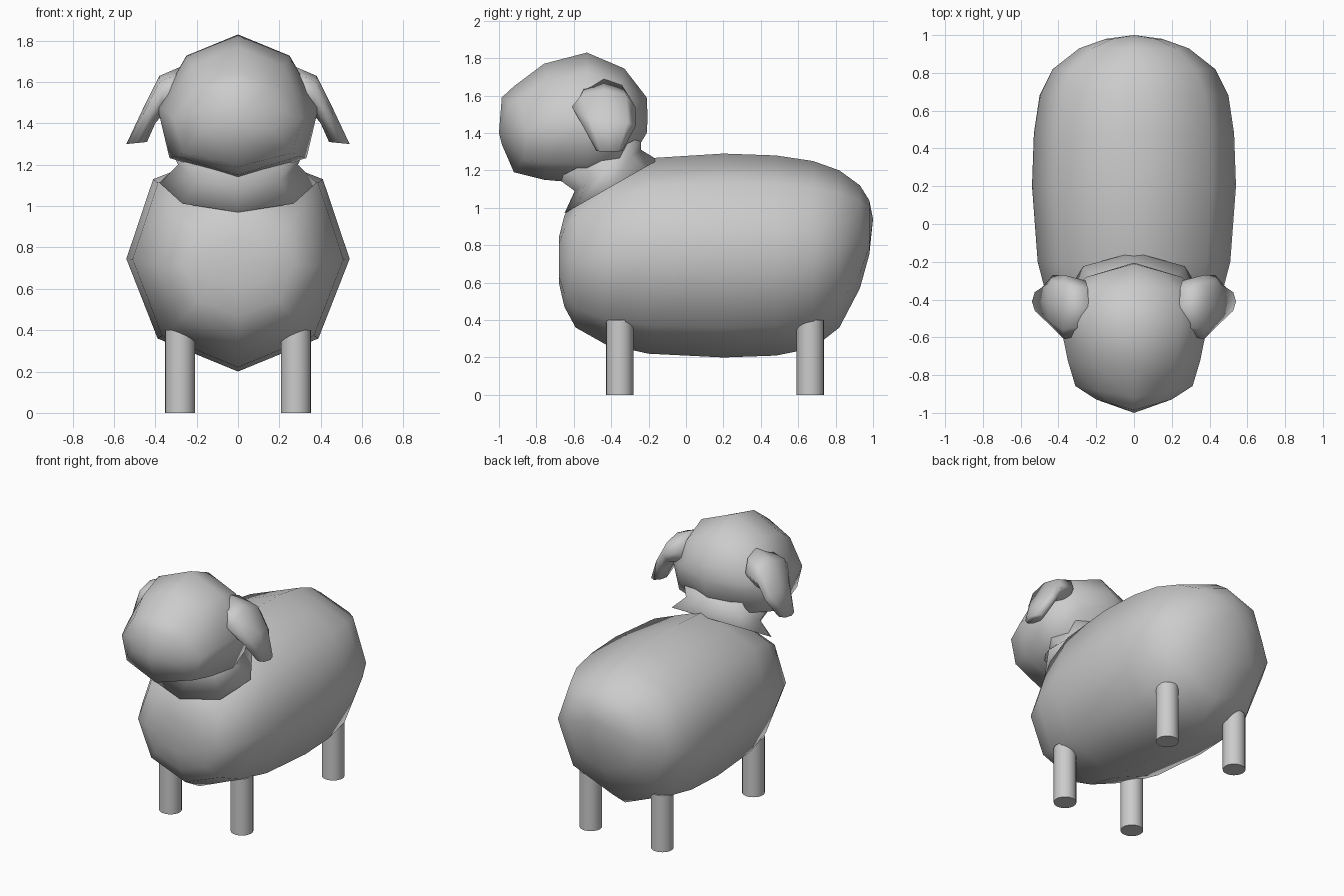
import bpy, bmesh, math
from mathutils import Vector

if "Cube" in bpy.data.objects:
    bpy.data.objects.remove(bpy.data.objects["Cube"])


def finish(name, bm):
    bmesh.ops.recalc_face_normals(bm, faces=bm.faces)
    me = bpy.data.meshes.new(name)
    bm.to_mesh(me)
    bm.free()
    for p in me.polygons:
        p.use_smooth = True
    ob = bpy.data.objects.new(name, me)
    bpy.context.collection.objects.link(ob)
    return ob


def loft(name, rings, start=None, end=None):
    """Skin a list of rings; each end closes as a fan to a tip point."""
    bm = bmesh.new()
    loops = [[bm.verts.new(p) for p in r] for r in rings]
    n = len(rings[0])
    for a, b in zip(loops, loops[1:]):
        for i in range(n):
            j = (i + 1) % n
            bm.faces.new((a[i], a[j], b[j], b[i]))
    for loop, pts, tip in ((loops[0], rings[0], start), (loops[-1], rings[-1], end)):
        t = bm.verts.new(tip or sum(pts, Vector()) / n)
        for i in range(n):
            bm.faces.new((loop[i], loop[(i + 1) % n], t))
    return finish(name, bm)


def oval(c, u, v, n=8):
    c, u, v = Vector(c), Vector(u), Vector(v)
    return [c + u * math.cos(math.tau * i / n) + v * math.sin(math.tau * i / n) for i in range(n)]


def section(y, zb, zt, w, bow=0.0, low=0.71, high=0.71):
    """Upright octagon; low/high set how far out the lower/upper corners sit."""
    pts = oval((0, y, (zb + zt) / 2), (w, 0, 0), (0, 0, (zt - zb) / 2))
    for i in (1, 3, 5, 7):
        pts[i].x *= (high if i < 4 else low) / 0.7071
    for p in pts:
        p.y += bow * abs(p.x)
    return pts


# Body
body = [(-0.68, 0.60, 0.84, 0.16), (-0.65, 0.47, 0.96, 0.27), (-0.59, 0.36, 1.06, 0.37),
        (-0.43, 0.27, 1.19, 0.45), (-0.20, 0.22, 1.265, 0.51), (0.20, 0.20, 1.29, 0.54),
        (0.48, 0.21, 1.28, 0.53), (0.68, 0.25, 1.25, 0.50), (0.82, 0.36, 1.20, 0.43),
        (0.93, 0.57, 1.12, 0.29), (0.98, 0.75, 1.04, 0.15)]
loft("body", [section(*r, low=0.72, high=0.76) for r in body], end=(0, 1.0, 0.94))

# Neck: tilted rings, pinched between body and head
neck = [(-0.65, 0.97, -0.15, 1.255, 0.38), (-0.595, 1.09, -0.24, 1.31, 0.29),
        (-0.69, 1.16, -0.24, 1.38, 0.32)]
loft("neck", [oval((0, (y0 + y1) / 2, (z0 + z1) / 2), (w, 0, 0), (0, (y1 - y0) / 2, (z1 - z0) / 2))
              for y0, z0, y1, z1, w in neck])

# Head
head = [(-0.985, 1.34, 1.59, 0.20, 0.28), (-0.92, 1.19, 1.65, 0.31, 0.2),
        (-0.76, 1.15, 1.77, 0.35, 0.1), (-0.53, 1.13, 1.83, 0.39, 0),
        (-0.33, 1.20, 1.745, 0.36, -0.1), (-0.21, 1.40, 1.59, 0.25, -0.28)]
loft("head", [section(*r, low=0.85, high=0.64) for r in head],
     start=(0, -1.0, 1.40), end=(0, -0.205, 1.48))

# Drooping ears: outer x/z, inner x/z, front and back y
ear = [(0.24, 1.69, 0.27, 1.45, -0.58, -0.30), (0.38, 1.63, 0.36, 1.45, -0.61, -0.27),
       (0.46, 1.47, 0.40, 1.40, -0.55, -0.27), (0.54, 1.30, 0.44, 1.31, -0.48, -0.34)]
# Legs
for side, s in (("left", 1), ("right", -1)):
    rings = [oval((s * (xo + xi) / 2, (y0 + y1) / 2, (zo + zi) / 2),
                  (s * (xo - xi) / 2, 0, (zo - zi) / 2), (0, (y1 - y0) / 2, 0))
             for xo, zo, xi, zi, y0, y1 in ear]
    loft(side + "_ear", rings)
    for end, y in (("front", -0.355), ("back", 0.665)):
        bpy.ops.mesh.primitive_cylinder_add(vertices=20, radius=0.073, depth=0.40,
                                            location=(s * 0.28, y, 0.20))
        bpy.context.object.name = f"{end}_{side}_leg"
        bpy.ops.object.shade_smooth_by_angle(angle=math.radians(40))
